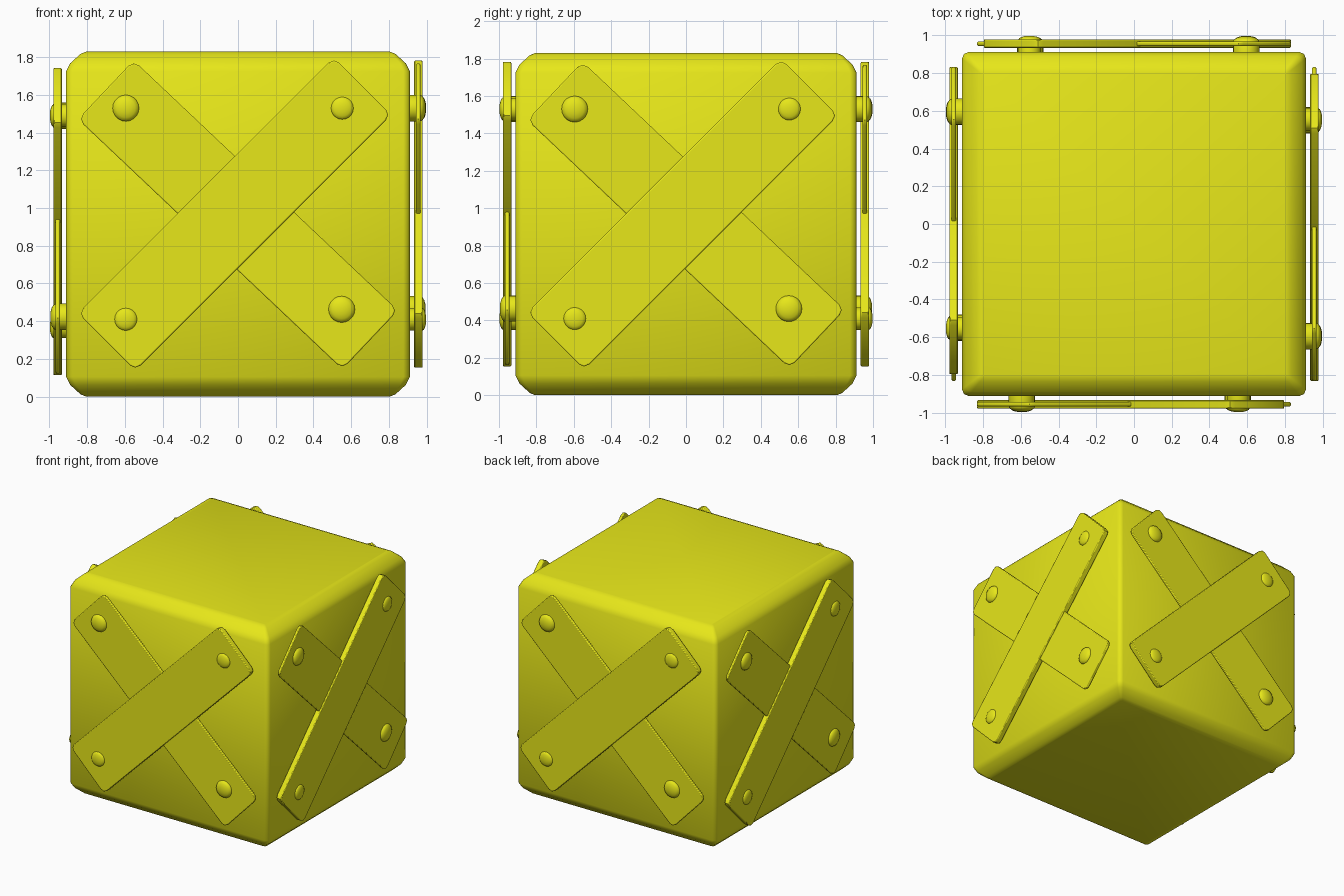
import bpy, bmesh
from math import radians, pi, sin, cos
from mathutils import Matrix, Vector

if "Cube" in bpy.data.objects:
    bpy.data.objects.remove(bpy.data.objects["Cube"])

mat = bpy.data.materials.new("yellow_paint")
mat.diffuse_color = (0.8, 0.8, 0.01, 1)
mat.use_nodes = True
mat.node_tree.nodes["Principled BSDF"].inputs["Base Color"].default_value = mat.diffuse_color


def finish(bm, name, matrix=Matrix(), angle=40):
    bmesh.ops.recalc_face_normals(bm, faces=bm.faces)
    mesh = bpy.data.meshes.new(name)
    bm.to_mesh(mesh)
    bm.free()
    mesh.materials.append(mat)
    mesh.shade_smooth()
    mesh.set_sharp_from_angle(angle=radians(angle))
    ob = bpy.data.objects.new(name, mesh)
    bpy.context.collection.objects.link(ob)
    ob.matrix_world = matrix
    return ob


def loft(bm, rings):
    loops = [[bm.verts.new(p) for p in ring] for ring in rings]
    n = len(loops[0])
    for a, b in zip(loops, loops[1:]):
        for i in range(n):
            bm.faces.new((a[i], a[(i + 1) % n], b[(i + 1) % n], b[i]))
    bm.faces.new(loops[0][::-1])
    bm.faces.new(loops[-1])


def rounded_square(h, r, z, segs=2):
    pts = []
    for k, (sx, sy) in enumerate([(1, 1), (-1, 1), (-1, -1), (1, -1)]):
        for i in range(segs + 1):
            a = (k + i / segs) * pi / 2
            pts.append((sx * (h - r) + r * cos(a), sy * (h - r) + r * sin(a), z))
    return pts


# Crate body: wide softened top and bottom edges, tight vertical corners
H, HALF = 1.83, 0.912
half_profile = [(0, 0.805), (0.012, 0.835), (0.062, 0.89), (0.105, HALF)]
profile = half_profile + [(H - z, h) for z, h in reversed(half_profile)]
bm = bmesh.new()
loft(bm, [rounded_square(h, 0.035 * (h - 0.75) / (HALF - 0.75), z) for z, h in profile])
finish(bm, "crate_body", angle=50)


def plank(name, side, x, z, length, width, inner, outer, tilt):
    bm = bmesh.new()
    bmesh.ops.create_cube(bm, size=1)
    bmesh.ops.scale(bm, vec=(length, outer - inner, width), verts=bm.verts)
    corners = [e for e in bm.edges
               if abs((e.verts[0].co - e.verts[1].co).normalized().y) > 0.9]
    bmesh.ops.bevel(bm, geom=corners, offset=0.04, segments=2, profile=0.5,
                    affect='EDGES')
    place = Matrix.Translation((x, -(inner + outer) / 2, z))
    ob = finish(bm, name, side @ place @ Matrix.Rotation(radians(-tilt), 4, 'Y'))
    bev = ob.modifiers.new("soft_rim", 'BEVEL')
    bev.width = 0.006
    bev.segments = 2
    bev.limit_method = 'ANGLE'
    bev.angle_limit = radians(60)


def rivet(name, side, x, z, r, rim, top):
    # straight shank from the crate, then a shallow dome
    prof = [(0.90, r), (rim, r)]
    prof += [(rim + (top - rim) * sin(a), r * cos(a))
             for a in (radians(d) for d in (22, 45, 66, 82))]
    n = 20
    bm = bmesh.new()
    loft(bm, [[(q * cos(2 * pi * i / n), -d, q * sin(2 * pi * i / n))
               for i in range(n)] for d, q in prof])
    finish(bm, name, side @ Matrix.Translation((x, 0, z)), 50)


# Crossed planks and rivets on all four sides (left side sits slightly lower)
for k, label in enumerate(["front", "right", "back", "left"]):
    drop = -0.04 if label == "left" else 0
    side = Matrix.Translation((0, 0, drop)) @ Matrix.Rotation(k * pi / 2, 4, 'Z')
    plank(label + "_lower_plank", side, 0.0, 0.964, 1.93, 0.43, 0.945, 0.967, -43.4)
    plank(label + "_upper_plank", side, -0.018, 0.968, 1.92, 0.43, 0.934, 0.979, 45)
    rivet(label + "_rivet_a", side, -0.595, 1.53, 0.07, 0.967, 0.996)
    rivet(label + "_rivet_b", side, 0.55, 0.463, 0.07, 0.967, 0.996)
    rivet(label + "_rivet_c", side, 0.553, 1.53, 0.06, 0.978, 0.998)
    rivet(label + "_rivet_d", side, -0.595, 0.41, 0.06, 0.978, 0.998)
